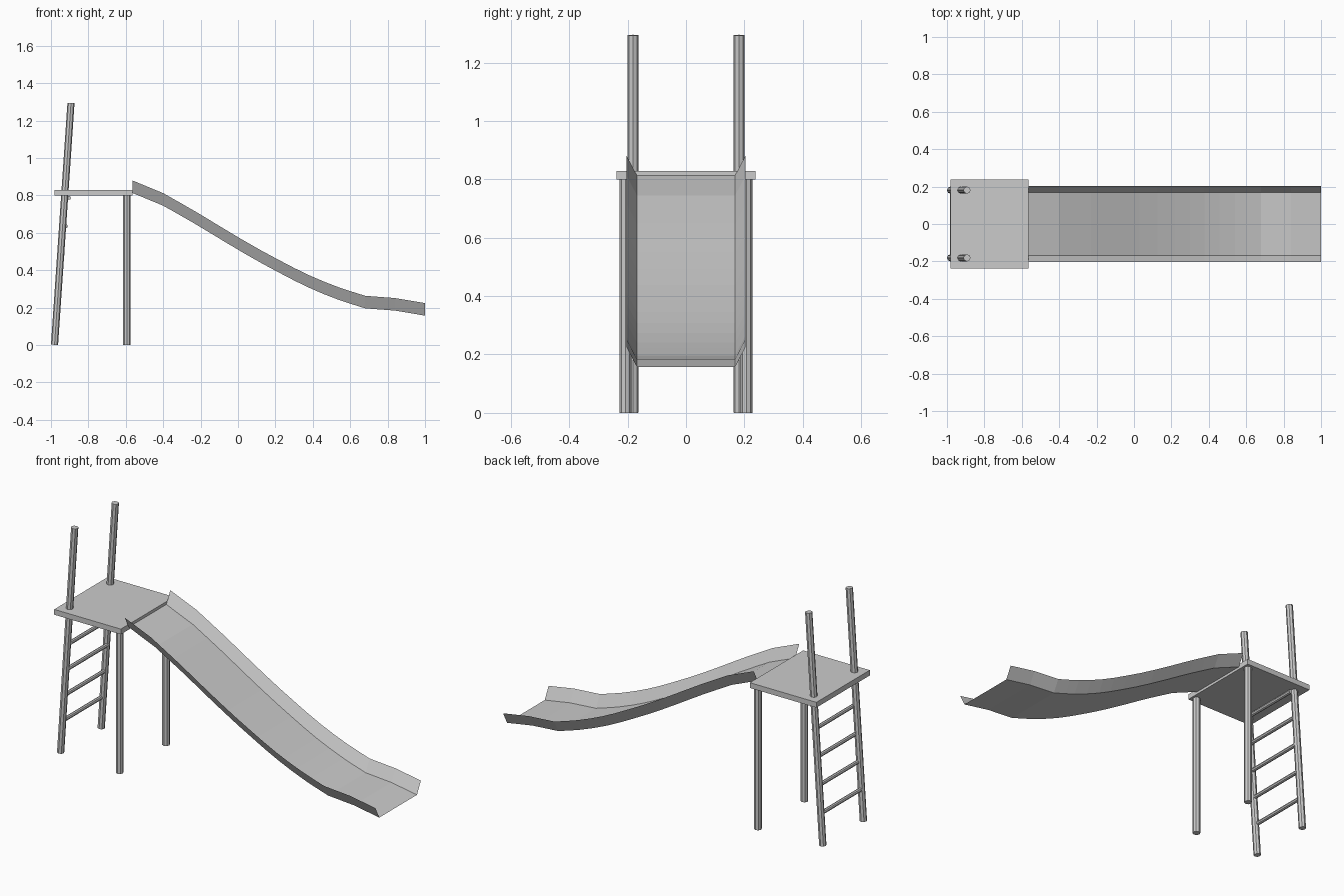
import bpy, bmesh
from mathutils import Vector

if "Cube" in bpy.data.objects:
    bpy.data.objects.remove(bpy.data.objects["Cube"])


def add_rod(name, start, end, radius, sides=8):
    """Flat-faced rod running between two points."""
    a, b = Vector(start), Vector(end)
    bpy.ops.mesh.primitive_cylinder_add(vertices=sides, radius=radius,
                                        depth=(b - a).length, location=(a + b) / 2)
    ob = bpy.context.object
    ob.name = name
    ob.rotation_mode = 'QUATERNION'
    ob.rotation_quaternion = Vector((0, 0, 1)).rotation_difference(b - a)
    return ob


# Platform
bpy.ops.mesh.primitive_cube_add(size=1, location=(-0.773, 0, 0.814))
platform = bpy.context.object
platform.name = "platform"
platform.scale = (0.416, 0.476, 0.03)

# Support posts and leaning ladder rails, one pair each
for side, label in ((-1, "right"), (1, "left")):
    add_rod("support_post_" + label, (-0.594, side * 0.207, 0),
            (-0.594, side * 0.207, 0.80), 0.02)
    add_rod("ladder_rail_" + label, (-0.981, side * 0.181, 0.001),
            (-0.893, side * 0.181, 1.294), 0.019)

# Ladder rungs
for i in range(5):
    t = i / 4
    x, z = -0.972 + 0.068 * t, 0.18 + 0.607 * t
    add_rod(f"ladder_rung_{i + 1}", (x, -0.18, z), (x, 0.18, z), 0.011)

# Slide chute: thin sheet with flared sides swept along the floor profile
floor = [(-0.565, 0.813), (-0.40, 0.745), (-0.31, 0.694), (-0.23, 0.648),
         (-0.15, 0.60), (-0.066, 0.549), (0.03, 0.492), (0.125, 0.438),
         (0.216, 0.389), (0.30, 0.345), (0.376, 0.308), (0.457, 0.273),
         (0.54, 0.241), (0.60, 0.221), (0.68, 0.196), (0.84, 0.184), (1.0, 0.157)]
section = [(-0.203, 0.067), (-0.168, 0), (0.168, 0), (0.203, 0.067)]
bm = bmesh.new()
rows = [[bm.verts.new((x, y, z + dz)) for y, dz in section] for x, z in floor]
for r0, r1 in zip(rows, rows[1:]):
    for j in range(len(section) - 1):
        bm.faces.new((r0[j], r1[j], r1[j + 1], r0[j + 1]))
mesh = bpy.data.meshes.new("slide_chute")
bm.to_mesh(mesh)
bm.free()
bpy.context.collection.objects.link(bpy.data.objects.new("slide_chute", mesh))
